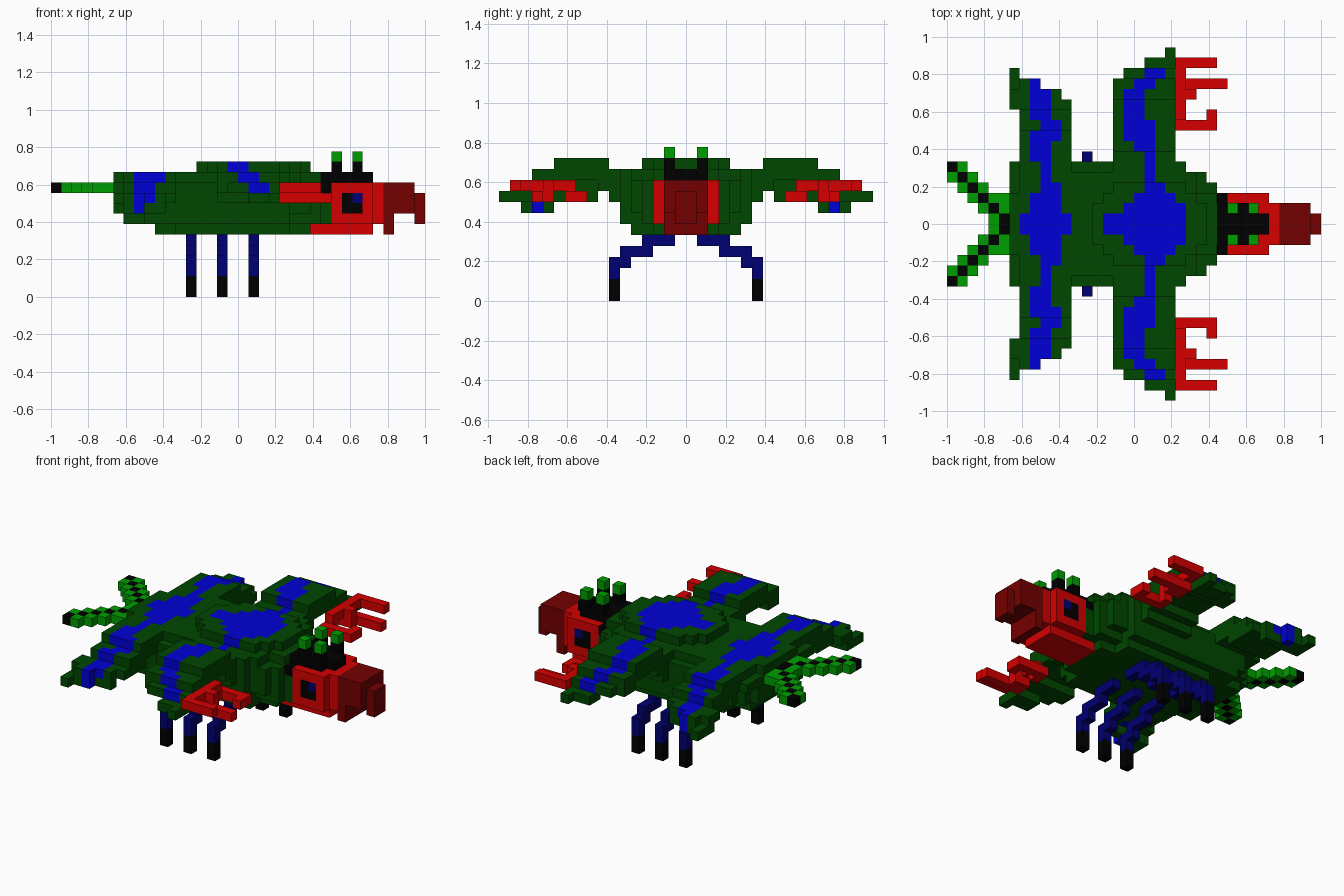
import bpy, bmesh

cube = bpy.data.objects.get("Cube")
if cube:
    bpy.data.objects.remove(cube, do_unlink=True)

U = 1 / 18  # edge of one block

COLOURS = {
    "dark_green": (0.0, 0.063, 0.0),
    "blue": (0.0, 0.0, 0.67),
    "red": (0.67, 0.0, 0.0),
    "dark_red": (0.175, 0.0, 0.0),
    "bright_green": (0.0, 0.34, 0.0),
    "navy": (0.0, 0.0, 0.17),
    "black": (0.0, 0.0, 0.0),
}
mats = {}
for name, rgb in COLOURS.items():
    m = bpy.data.materials.new(name)
    m.use_nodes = True
    m.diffuse_color = (*rgb, 1)
    bsdf = m.node_tree.nodes["Principled BSDF"]
    bsdf.inputs["Base Color"].default_value = (*rgb, 1)
    bsdf.inputs["Roughness"].default_value = 0.9
    mats[name] = m

cells = {}  # (x, y, z) -> [part, colour]


def box(part, colour, x0, x1, y0, y1, z0, z1):
    """Fill a block range on the left side and its mirror on the right."""
    paired = "_" in part
    for x in range(x0, x1):
        for y in range(y0, y1):
            for z in range(z0, z1):
                cells[x, y, z] = [part + "_left" if paired else part, colour]
                cells[x, -1 - y, z] = [part + "_right" if paired else part, colour]


def paint_top(colour, x0, x1, y0, y1):
    """Recolour the highest block of each column."""
    for x in range(x0, x1):
        for y in range(y0, y1):
            for yy in (y, -1 - y):
                zs = [z for z in range(14) if (x, yy, z) in cells]
                if zs:
                    cells[x, yy, max(zs)][1] = colour


# Front wings, arched, rooted on the flanks and drooping to the tips: x0, x1, y0, y1, z
for x0, x1, y0, y1, z in [
    (-2, 4, 5, 7, 9), (-2, 4, 5, 8, 10), (-2, 4, 5, 14, 11), (-2, 4, 7, 12, 12),
    (-2, 4, 12, 14, 10), (-1, 4, 14, 15, 10),
    (1, 4, 14, 16, 9), (3, 4, 16, 17, 9),
]:
    box("front_wing", "dark_green", x0, x1, y0, y1, z, z + 1)

# Hind wings, stepping down outwards
for x0, x1, y0, y1, z in [
    (-11, -6, 5, 9, 11), (-11, -6, 5, 11, 10), (-11, -6, 8, 12, 9),
    (-12, -11, 11, 13, 9), (-11, -7, 12, 13, 9), (-11, -9, 13, 14, 9),
    (-12, -7, 12, 13, 8), (-12, -9, 13, 14, 8), (-12, -11, 14, 15, 8),
]:
    box("hind_wing", "dark_green", x0, x1, y0, y1, z, z + 1)

# Body, in rounded layers: x0, x1, half width, z0, z1
for x0, x1, w, z0, z1 in [
    (-8, 7, 3, 6, 7), (-6, 5, 5, 6, 7),
    (-11, 8, 4, 7, 8), (-9, 5, 6, 7, 8),
    (-12, 8, 4, 8, 11), (-11, 7, 5, 8, 11), (-10, 5, 6, 8, 11), (-12, -10, 6, 10, 11),
    (-12, 8, 3, 11, 12), (-11, 6, 5, 11, 12), (-2, 5, 6, 11, 12),
    (-4, 7, 2, 12, 13), (-3, 6, 3, 12, 13), (-2, 5, 4, 12, 13),
    (7, 9, 3, 7, 11),
]:
    box("body", "dark_green", x0, x1, 0, w, z0, z1)

# Blue markings on the wings and back
for x0, x1, y0, y1 in [
    (1, 3, 14, 15), (0, 2, 13, 14), (-1, 1, 10, 13), (-1, 2, 8, 10),
    (0, 2, 7, 8), (1, 2, 4, 7), (1, 3, 3, 4), (0, 4, 2, 3), (-1, 5, 1, 2), (-3, 5, 0, 1),
    (-10, -9, 13, 14), (-10, -8, 10, 13), (-9, -7, 9, 10), (-10, -7, 8, 9), (-10, -8, 6, 8),
    (-9, -8, 4, 6), (-9, -7, 3, 4), (-10, -7, 1, 3), (-11, -6, 0, 1),
]:
    paint_top("blue", x0, x1, y0, y1)
for y in (13, -14):
    cells[-10, y, 8][1] = "blue"

# Claws on the leading edge of the front wings
for x0, x1, y0, y1, z in [
    (4, 5, 10, 16, 10), (4, 8, 15, 16, 10), (4, 9, 13, 14, 9),
    (4, 6, 12, 13, 9), (4, 6, 12, 13, 10),
    (4, 5, 9, 11, 9), (4, 8, 9, 10, 9), (7, 8, 10, 11, 9),
]:
    box("wing_claw", "red", x0, x1, y0, y1, z, z + 1)

# Head, throat, crest and snout
box("head", "red", 9, 13, 0, 3, 7, 11)
box("head", "red", 13, 14, 0, 2, 7, 11)
box("head", "red", 7, 13, 0, 2, 6, 7)
box("crest", "black", 8, 9, 0, 3, 10, 11)
box("crest", "black", 8, 12, 0, 2, 11, 12)
box("crest", "black", 12, 13, 0, 1, 11, 12)
box("snout", "dark_red", 14, 17, 0, 2, 8, 11)
box("snout", "dark_red", 17, 18, 0, 1, 7, 10)
box("snout", "dark_red", 14, 15, 0, 2, 6, 8)

# Eyes with a blue glint
for x in (10, 11):
    for z in (8, 9):
        for y in (2, -3):
            cells[x, y, z][1] = "navy" if (x, z) == (11, 9) else "black"

# Antennae
for x in (9, 11):
    box("antenna_pair", "black", x, x + 1, 1, 2, 12, 13)
    box("antenna_pair", "bright_green", x, x + 1, 1, 2, 13, 14)

# Forked tail with a dark stripe along each branch
for n in range(6):
    x = -13 - n
    if n > 0:
        box("tail", "bright_green", x, x + 1, n - 1, n, 10, 11)
    if n < 5:
        box("tail", "bright_green", x, x + 1, n + 1, n + 2, 10, 11)
    box("tail", "black", x, x + 1, n, n + 1, 10, 11)
box("tail", "bright_green", -13, -12, 2, 3, 10, 11)

# Six bent legs with dark feet
for label, x in (("hind", -5), ("middle", -2), ("fore", 1)):
    part = label + "_leg"
    for y0, y1, z in ((1, 4, 5), (3, 6, 4), (5, 7, 3), (6, 7, 2)):
        box(part, "navy", x, x + 1, y0, y1, z, z + 1)
    box(part, "black", x, x + 1, 6, 7, 0, 2)

# One mesh per part, keeping only the outside faces
SIDES = []
for axis in range(3):
    for s in (0, 1):
        quad = []
        for a, b in ((0, 0), (1, 0), (1, 1), (0, 1)):
            c = [0, 0, 0]
            c[axis], c[(axis + 1) % 3], c[(axis + 2) % 3] = s, a, b
            quad.append(tuple(c))
        step = [0, 0, 0]
        step[axis] = 2 * s - 1
        SIDES.append((step, quad if s else quad[::-1]))

for part in sorted({c[0] for c in cells.values()}):
    bm = bmesh.new()
    verts, used = {}, []
    for p, (owner, colour) in cells.items():
        if owner != part:
            continue
        if colour not in used:
            used.append(colour)
        for step, quad in SIDES:
            if tuple(p[i] + step[i] for i in range(3)) in cells:
                continue
            corners = []
            for c in quad:
                key = tuple(p[i] + c[i] for i in range(3))
                if key not in verts:
                    verts[key] = bm.verts.new([k * U for k in key])
                corners.append(verts[key])
            bm.faces.new(corners).material_index = used.index(colour)
    mesh = bpy.data.meshes.new(part)
    bm.to_mesh(mesh)
    bm.free()
    for colour in used:
        mesh.materials.append(mats[colour])
    bpy.context.collection.objects.link(bpy.data.objects.new(part, mesh))
